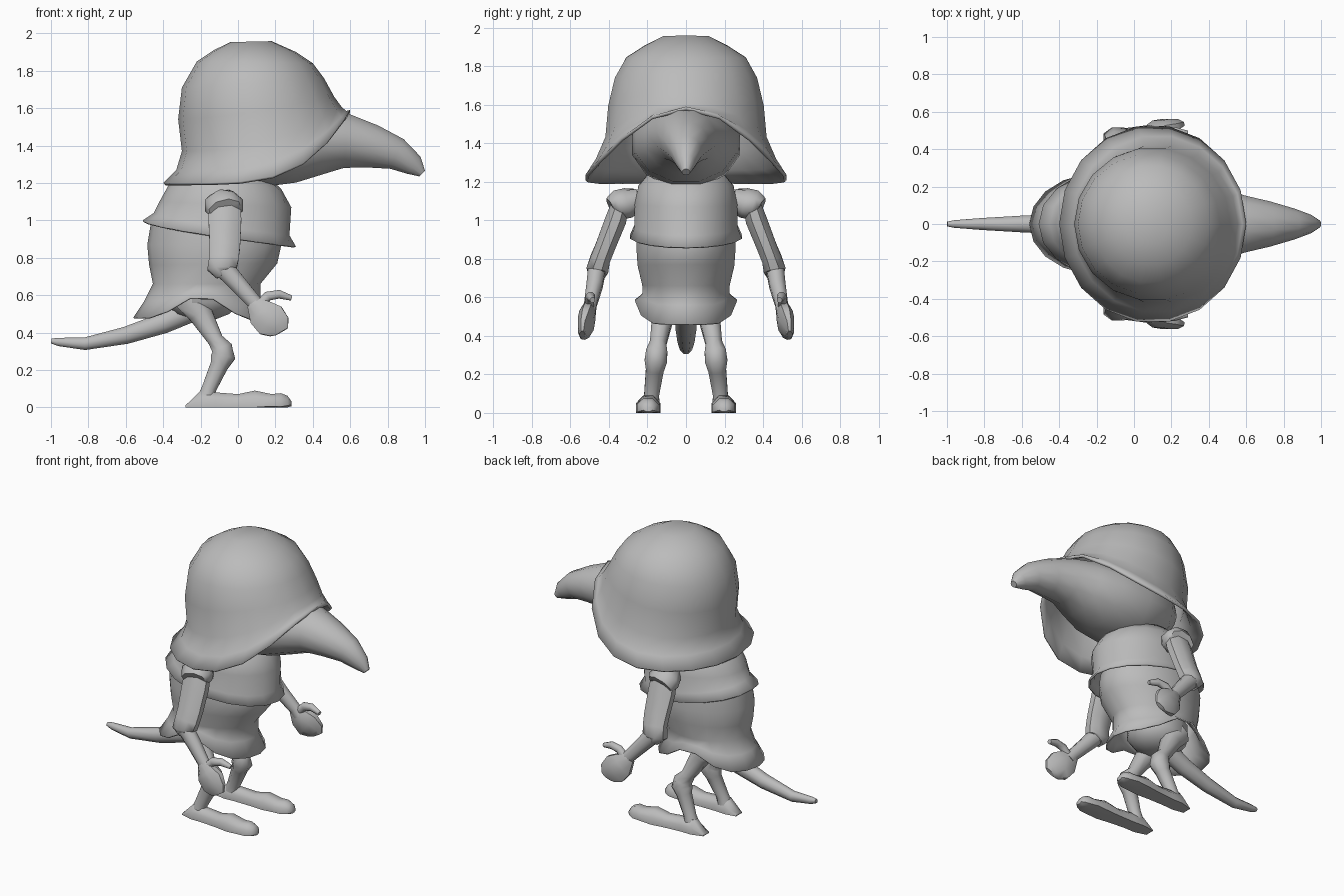
import bpy, bmesh, math
from mathutils import Vector

grey = bpy.data.materials.new("plain grey")
grey.diffuse_color = (0.5, 0.5, 0.5, 1)


def loft(name, rings, cap=(True, True), mirror=False, shell=0, angle=50):
    """Skin a list of equal-length rings into one smooth object."""
    bm = bmesh.new()
    loops = [[bm.verts.new(p) for p in ring] for ring in rings]
    n = len(loops[0])
    for a, b in zip(loops, loops[1:]):
        for i in range(n):
            j = (i + 1) % n
            bm.faces.new((a[i], a[j], b[j], b[i]))
    if cap[0]:
        bm.faces.new(loops[0])
    if cap[1]:
        bm.faces.new(loops[-1])
    bmesh.ops.recalc_face_normals(bm, faces=bm.faces)
    mesh = bpy.data.meshes.new(name)
    bm.to_mesh(mesh)
    bm.free()
    mesh.materials.append(grey)
    ob = bpy.data.objects.new(name, mesh)
    bpy.context.collection.objects.link(ob)
    bpy.ops.object.select_all(action='DESELECT')
    bpy.context.view_layer.objects.active = ob
    ob.select_set(True)
    bpy.ops.object.shade_smooth_by_angle(angle=math.radians(angle))
    if shell:
        mod = ob.modifiers.new("thickness", 'SOLIDIFY')
        mod.thickness = shell
        mod.offset = -1
    if mirror:
        mod = ob.modifiers.new("mirror", 'MIRROR')
        mod.use_axis = (False, True, False)
        mod.use_clip = False
        mod.use_mirror_merge = False
    return ob


def level(xb, xf, ry, zb, zf, power=1, lift=0, n=18):
    """Oval ring from back xb to front xf; height blends zb to zf, sides lifted."""
    ring = []
    for i in range(n):
        a = 2 * math.pi * i / n
        t = (1 + math.cos(a)) / 2
        ring.append((xb + (xf - xb) * t, ry * math.sin(a),
                     zb + (zf - zb) * t ** power + lift * math.sin(a) ** 8))
    return ring


def tube(name, pts, n=8, floor=False, **kw):
    """Limb along points (x, y, z, radius in profile, radius sideways)."""
    rings = []
    for i, (x, y, z, ra, rb) in enumerate(pts):
        before, after = pts[max(i - 1, 0)], pts[min(i + 1, len(pts) - 1)]
        t = (Vector(after[:3]) - Vector(before[:3])).normalized()
        if floor:
            t = Vector((1, 0, 0))
        side = Vector((0, 1, 0))
        side = (side - t * side.dot(t)).normalized()
        up = t.cross(side)
        ring = []
        for k in range(n):
            a = 2 * math.pi * (k + 0.5) / n
            p = Vector((x, y, z)) + side * rb * math.cos(a) + up * ra * math.sin(a)
            if floor:
                p.z = max(p.z, 0)
            ring.append(p)
        rings.append(ring)
    return loft(name, rings, **kw)


# Helmet: flared brim rising at the front, then the dome
loft("helmet", [
    level(-0.40, 0.60, 0.53, 1.20, 1.59, 4.5),
    level(-0.33, 0.58, 0.475, 1.27, 1.585, 3.5),
    level(-0.30, 0.555, 0.425, 1.37, 1.605, 2.5),
    level(-0.32, 0.515, 0.41, 1.54, 1.66, 1.5),
    level(-0.30, 0.46, 0.375, 1.71, 1.76),
    level(-0.22, 0.40, 0.315, 1.85, 1.84),
    level(-0.13, 0.31, 0.22, 1.91, 1.90),
    level(-0.04, 0.18, 0.12, 1.953, 1.958),
], cap=(False, True), shell=0.018)

# Head running forward into the pointed beak
tube("head_and_beak", [
    (-0.24, 0, 1.44, 0.10, 0.13),
    (-0.12, 0, 1.42, 0.20, 0.24),
    (0.10, 0, 1.40, 0.235, 0.29),
    (0.30, 0, 1.40, 0.205, 0.27),
    (0.44, 0, 1.42, 0.18, 0.22),
    (0.58, 0, 1.425, 0.15, 0.16),
    (0.72, 0, 1.395, 0.12, 0.125),
    (0.85, 0, 1.355, 0.09, 0.085),
    (0.94, 0, 1.295, 0.06, 0.05),
    (0.985, 0, 1.25, 0.022, 0.022),
], n=12)

# Jacket with a flared hem
loft("jacket", [
    level(-0.51, 0.31, 0.295, 1.00, 0.86, 0.7),
    level(-0.45, 0.275, 0.272, 1.04, 0.92, 0.7),
    level(-0.42, 0.285, 0.272, 1.10, 1.07),
    level(-0.37, 0.23, 0.25, 1.19, 1.17),
    level(-0.28, 0.15, 0.19, 1.26, 1.24),
], cap=(False, True), shell=0.012)

# Shirt pinched at the waist, with front and back flaps
loft("shirt", [
    level(-0.56, 0.17, 0.27, 0.48, 0.46, 1, 0.13),
    level(-0.50, 0.12, 0.23, 0.57, 0.56, 1, 0.06),
    level(-0.455, 0.12, 0.23, 0.66, 0.66),
    level(-0.475, 0.21, 0.255, 0.76, 0.77),
    level(-0.485, 0.23, 0.262, 0.87, 0.86),
    level(-0.46, 0.22, 0.25, 1.02, 0.93),
], cap=(False, True), shell=0.01)

# Rounded hips under the shirt
tube("hips", [(-0.19, 0, z, r, r * 0.9) for z, r in
              ((0.47, 0.07), (0.50, 0.15), (0.56, 0.20), (0.66, 0.20))], n=12)

# Tail
tube("tail", [
    (-0.24, 0, 0.53, 0.075, 0.06), (-0.40, 0, 0.45, 0.06, 0.058),
    (-0.60, 0, 0.385, 0.05, 0.048), (-0.82, 0, 0.34, 0.036, 0.034),
    (-0.96, 0, 0.35, 0.024, 0.022), (-0.998, 0, 0.355, 0.014, 0.014),
])

# Sleeves: puffed shoulder, straight sleeve, wide cuff
tube("shoulder", [
    (-0.07, 0.24, 1.11, 0.06, 0.06), (-0.07, 0.30, 1.09, 0.095, 0.08),
    (-0.075, 0.35, 1.08, 0.11, 0.085), (-0.07, 0.385, 1.06, 0.09, 0.06),
], mirror=True)
tube("sleeve", [
    (-0.07, 0.335, 1.10, 0.09, 0.05), (-0.07, 0.365, 1.00, 0.095, 0.06),
    (-0.07, 0.42, 0.86, 0.088, 0.056), (-0.075, 0.445, 0.80, 0.085, 0.056),
    (-0.085, 0.46, 0.74, 0.085, 0.062), (-0.07, 0.462, 0.715, 0.055, 0.045),
], mirror=True)

# Forearm and mitten hand
tube("forearm", [
    (-0.09, 0.46, 0.76, 0.06, 0.05), (0.0, 0.475, 0.66, 0.05, 0.045),
    (0.09, 0.497, 0.56, 0.042, 0.035), (0.12, 0.50, 0.52, 0.045, 0.035),
], mirror=True)
tube("hand", [
    (0.08, 0.50, 0.56, 0.04, 0.03), (0.125, 0.512, 0.505, 0.085, 0.045),
    (0.175, 0.52, 0.465, 0.10, 0.045), (0.22, 0.535, 0.43, 0.075, 0.028),
    (0.235, 0.538, 0.405, 0.04, 0.015),
], mirror=True)
tube("thumb", [
    (0.11, 0.50, 0.54, 0.03, 0.025), (0.16, 0.50, 0.595, 0.028, 0.025),
    (0.22, 0.495, 0.605, 0.025, 0.024), (0.285, 0.485, 0.585, 0.015, 0.015),
], mirror=True)

# Legs with knobby knees
tube("leg", [
    (-0.27, 0.11, 0.59, 0.085, 0.065), (-0.20, 0.12, 0.50, 0.07, 0.06),
    (-0.12, 0.145, 0.36, 0.045, 0.046), (-0.085, 0.152, 0.315, 0.06, 0.06),
    (-0.08, 0.157, 0.27, 0.07, 0.063), (-0.10, 0.162, 0.225, 0.052, 0.05),
    (-0.155, 0.178, 0.10, 0.042, 0.042), (-0.17, 0.18, 0.05, 0.05, 0.045),
], mirror=True)

# Long flat-soled feet
tube("foot", [
    (-0.28, 0.18, 0.0, 0.012, 0.035), (-0.20, 0.185, 0.02, 0.075, 0.055),
    (-0.12, 0.187, 0.02, 0.065, 0.052), (0.0, 0.192, 0.02, 0.055, 0.058),
    (0.09, 0.196, 0.025, 0.07, 0.068), (0.18, 0.198, 0.025, 0.05, 0.068),
    (0.23, 0.198, 0.025, 0.055, 0.06), (0.265, 0.198, 0.025, 0.04, 0.045),
    (0.285, 0.198, 0.02, 0.015, 0.025),
], floor=True, mirror=True)
